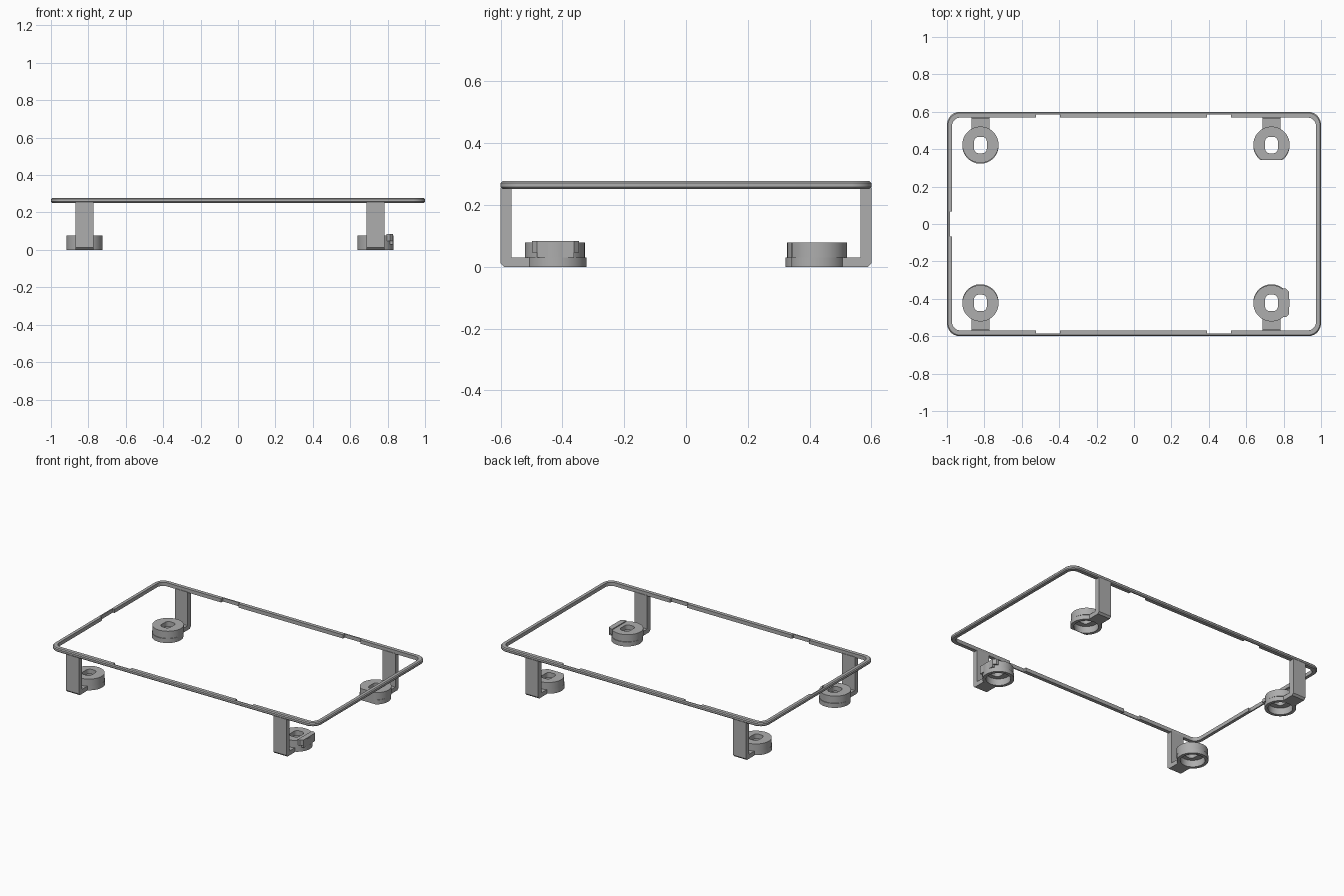
import bpy, bmesh, math

if "Cube" in bpy.data.objects:
    bpy.data.objects.remove(bpy.data.objects["Cube"])

grey = bpy.data.materials.new("mid grey")
grey.diffuse_color = (0.42, 0.42, 0.42, 1)
grey.use_nodes = True
grey.node_tree.nodes["Principled BSDF"].inputs["Base Color"].default_value = grey.diffuse_color


def finish(name, bm, smooth=True):
    bmesh.ops.recalc_face_normals(bm, faces=bm.faces)
    me = bpy.data.meshes.new(name)
    bm.to_mesh(me)
    bm.free()
    ob = bpy.data.objects.new(name, me)
    bpy.context.collection.objects.link(ob)
    me.materials.append(grey)
    if smooth:
        bpy.ops.object.select_all(action='DESELECT')
        bpy.context.view_layer.objects.active = ob
        ob.select_set(True)
        bpy.ops.object.shade_smooth_by_angle(angle=math.radians(30))
    return ob


def rounded(hx, hy, r, z, n, cx=0, cy=0):
    """Rounded rectangle loop; a circle when hx = hy = r."""
    pts = []
    for k, (sx, sy) in enumerate([(1, 1), (-1, 1), (-1, -1), (1, -1)]):
        for i in range(n):
            a = (k + (i + 0.5) / n) * math.pi / 2
            pts.append((cx + sx * (hx - r) + r * math.cos(a),
                        cy + sy * (hy - r) + r * math.sin(a), z))
    return pts


def ring(name, loops):
    """Closed ring skinned through loops of equal length."""
    bm = bmesh.new()
    rows = [[bm.verts.new(p) for p in lp] for lp in loops]
    n = len(rows[0])
    for a, b in zip(rows, rows[1:] + rows[:1]):
        for i in range(n):
            j = (i + 1) % n
            bm.faces.new((a[i], a[j], b[j], b[i]))
    return finish(name, bm)


def prism(name, pts, offset):
    bm = bmesh.new()
    f = bm.faces.new([bm.verts.new(p) for p in pts])
    g = bmesh.ops.extrude_face_region(bm, geom=[f])
    vs = [v for v in g["geom"] if isinstance(v, bmesh.types.BMVert)]
    bmesh.ops.translate(bm, verts=vs, vec=offset)
    return finish(name, bm, False)


def box(name, x0, x1, y0, y1, z0, z1):
    return prism(name, [(x0, y0, z0), (x1, y0, z0), (x1, y1, z0), (x0, y1, z0)], (0, 0, z1 - z0))


# Rim: thin rounded frame with bevelled edges
Z0, Z1, B = 0.252, 0.277, 0.006
frame = ring("rim_frame", [
    rounded(1 - B, 0.6 - B, 0.064, Z0, 8),
    rounded(1, 0.6, 0.07, Z0 + B, 8),
    rounded(1, 0.6, 0.07, Z1 - B, 8),
    rounded(1 - B, 0.6 - B, 0.064, Z1, 8),
    rounded(0.973, 0.569, 0.045, Z1, 8),
    rounded(0.973, 0.569, 0.045, Z0, 8)])

# Shallow notches on the inner side of the rim
notches = [(x - 0.064, x + 0.064, *sorted((s * 0.5, s * 0.586)))
           for x in (-0.46, 0.454) for s in (-1, 1)]
notches.append((-0.985, -0.9, -0.068, 0.068))
for i, n in enumerate(notches):
    cutter = box("notch_cutter_%d" % i, *n, 0.2, 0.3)
    cutter.hide_render = True
    cutter.hide_set(True)
    mod = frame.modifiers.new("notch", 'BOOLEAN')
    mod.operation = 'DIFFERENCE'
    mod.solver = 'EXACT'
    mod.object = cutter

# Four brackets, each an L-shaped leg with a hollow round cup
for side, cx in (("left", -0.821), ("right", 0.735)):
    for end, s in (("front", -1), ("back", 1)):
        tag = "%s_%s" % (end, side)
        prof = [(0.588, 0), (0.6, 0.012), (0.6, 0.256), (0.565, 0.256),
                (0.565, 0.03), (0.506, 0.03), (0.506, 0)]
        prism("leg_" + tag, [(cx - 0.048, s * y, z) for y, z in prof], (0.096, 0, 0))

        def circle(r, z, cy):
            return rounded(r, r, r, z, 12, cx, cy)

        lo, hi = s * 0.419, s * 0.424
        loops = [circle(0.097, 0, lo), circle(0.097, 0.03, lo),
                 circle(0.097, 0.03, hi), circle(0.097, 0.078, hi),
                 rounded(0.034, 0.044, 0.025, 0.078, 12, cx, s * 0.422),
                 rounded(0.034, 0.044, 0.025, 0.046, 12, cx, s * 0.422),
                 circle(0.076, 0.046, lo), circle(0.076, 0, lo)]
        if tag == "back_right":  # flat trimmed inner side
            loops = [[(x, max(y, 0.342), z) for x, y, z in lp] for lp in loops]
        ring("cup_" + tag, loops)

# Flat lug with a raised lip on one cup
lx, ly = 0.735, -0.422


def lug(name, x_in, z0, z1):
    pts = [(x_in, -0.076), (0.078, -0.076), (0.094, -0.06),
           (0.094, 0.06), (0.078, 0.076), (x_in, 0.076)]
    prism(name, [(lx + x, ly + y, z0) for x, y in pts], (0, 0, z1 - z0))


lug("cup_lug", 0.06, 0.047, 0.084)
box("lug_base", lx + 0.077, lx + 0.094, ly - 0.06, ly + 0.06, 0.03, 0.048)
